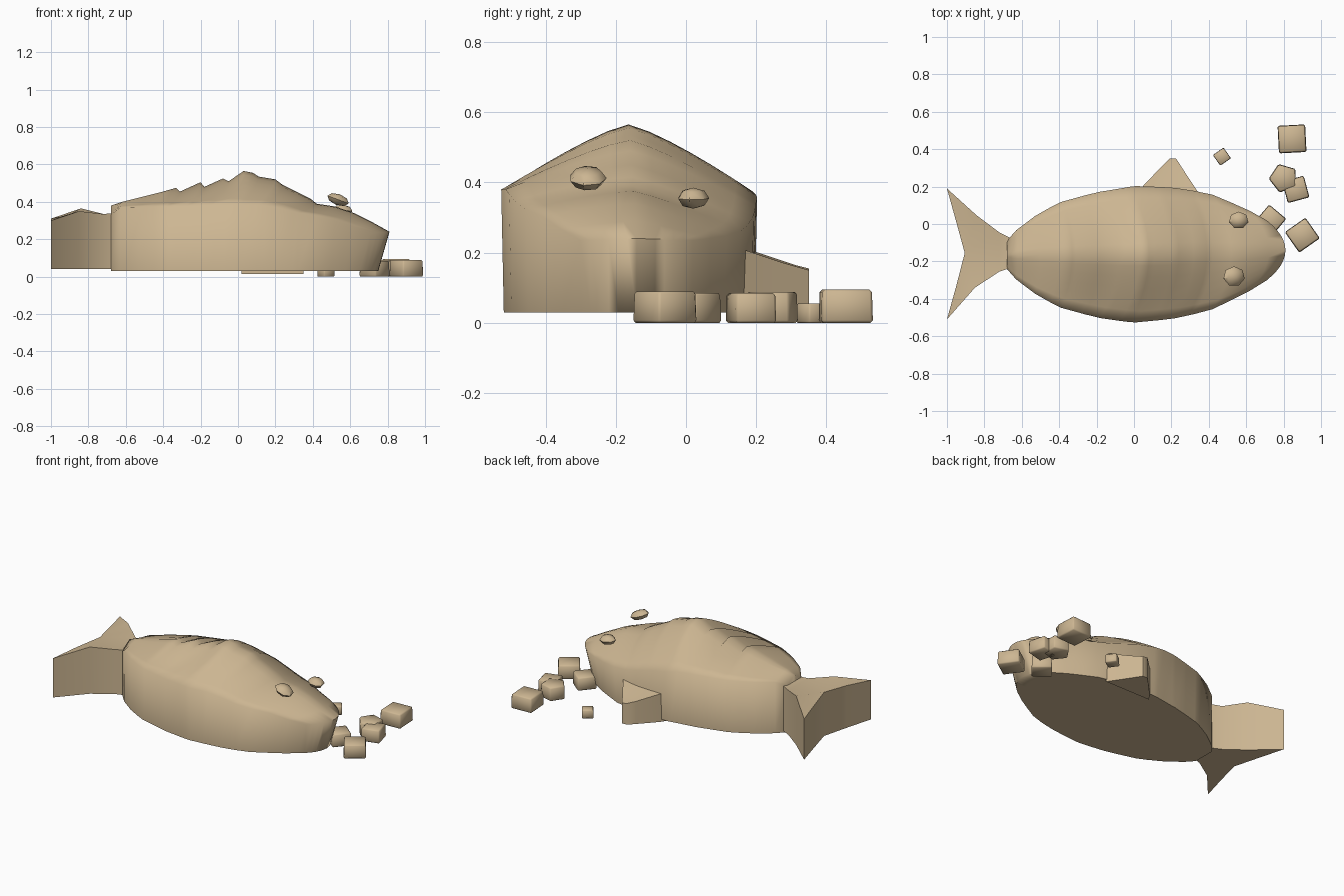
import bpy, bmesh, math
from mathutils import Matrix, Vector

cube = bpy.data.objects.get("Cube")
if cube:
    bpy.data.objects.remove(cube, do_unlink=True)

sand = bpy.data.materials.new("packed sand")
sand.use_nodes = True
tan_colour = (0.61, 0.47, 0.29, 1.0)
sand.diffuse_color = tan_colour
sand.node_tree.nodes["Principled BSDF"].inputs["Base Color"].default_value = tan_colour


def finish(bm, name, angle):
    """Turn a bmesh into a named, shaded sand object."""
    bmesh.ops.recalc_face_normals(bm, faces=bm.faces)
    mesh = bpy.data.meshes.new(name)
    bm.to_mesh(mesh)
    bm.free()
    mesh.materials.append(sand)
    obj = bpy.data.objects.new(name, mesh)
    bpy.context.collection.objects.link(obj)
    bpy.ops.object.select_all(action='DESELECT')
    obj.select_set(True)
    bpy.context.view_layer.objects.active = obj
    bpy.ops.object.shade_smooth_by_angle(angle=math.radians(angle))
    return obj


def sample(curve, x):
    """Linear interpolation along a list of (x, value) points."""
    if x <= curve[0][0]:
        return curve[0][1]
    for (xa, va), (xb, vb) in zip(curve, curve[1:]):
        if x <= xb:
            return va + (vb - va) * (x - xa) / (xb - xa)
    return curve[-1][1]


def clamp(value):
    return max(0.0, min(1.0, value))


# Body: half width, rim height, sideways tilt, and a stepped ridge of scales
half_width = [(-.68, .075), (-.6, .165), (-.5, .225), (-.4, .28), (-.2, .335), (0, .365),
              (.2, .352), (.4, .315), (.6, .225), (.71, .16)]
rim = [(-.68, .33), (-.62, .37), (0, .38), (.25, .355), (.42, .31), (.6, .28), (.81, .235)]
tilt = [(0, 0), (.3, .03), (.6, .03), (.81, 0)]
ridge = [(-.68, .38), (-.62, .4), (-.5, .43), (-.4, .455), (-.33, .475), (-.31, .455),
         (-.2, .505), (-.18, .48), (-.08, .525), (-.05, .51), (.03, .565), (.08, .555),
         (.11, .535), (.2, .52), (.24, .49), (.32, .45), (.39, .415), (.42, .39),
         (.52, .375), (.62, .34), (.72, .29), (.81, .24)]


def build_body():
    bm = bmesh.new()
    across = [i / 6 for i in range(-6, 7)]
    loops = []
    for x, crest in ridge:
        bow = 0.1 * clamp((x + .68) / .6)
        width = sample(half_width, x - bow)
        middle = -.165 + .03 * clamp(x)
        edge = sample(rim, x)
        lean = .06 * clamp((x - .4) / .4)
        top, bottom = [], []
        for t in across:
            px = x - bow * t * t
            z = edge + (crest - edge) * (1 - abs(t) ** 1.25) - sample(tilt, x) * t
            top.append(bm.verts.new((px, middle + t * width, z)))
            bottom.append(bm.verts.new((px - lean, middle + t * width * .98, .03)))
        loops.append(top + bottom[::-1])
    count = len(loops[0])
    for a, b in zip(loops, loops[1:]):
        for j in range(count):
            k = (j + 1) % count
            bm.faces.new((a[j], a[k], b[k], b[j]))
    # Close the tail end and the nose
    for loop in (loops[0], loops[-1]):
        for j in range(len(across) - 1):
            bm.faces.new((loop[j], loop[j + 1], loop[-2 - j], loop[-1 - j]))
    return finish(bm, "fish_body", 75)


def build_slab(name, outline, base):
    """Upright slab from an outline of (x, y, top height) points."""
    bm = bmesh.new()
    top = [bm.verts.new(p) for p in outline]
    bottom = [bm.verts.new((x, y, base)) for x, y, z in outline]
    caps = [bm.faces.new(top), bm.faces.new(bottom)]
    for j in range(len(top)):
        k = (j + 1) % len(top)
        bm.faces.new((top[j], top[k], bottom[k], bottom[j]))
    bmesh.ops.triangulate(bm, faces=caps)
    return finish(bm, name, 50)


def build_pebble(name, place, size, height, turn, sides=4):
    """Block of sand with worn edges, resting on the ground."""
    bm = bmesh.new()
    spin = Matrix.Translation((*place, height / 2)) @ Matrix.Rotation(math.radians(turn), 4, 'Z')
    radius = size / 2 / math.cos(math.pi / sides)
    bmesh.ops.create_cone(bm, cap_ends=True, segments=sides, radius1=radius,
                          radius2=radius * .96, depth=height, matrix=spin)
    bmesh.ops.bevel(bm, geom=bm.edges[:], offset=height * .08, segments=1, affect='EDGES')
    return finish(bm, name, 60)


def build_eye(name, place, radius, thickness, pitch):
    """Flattened low-poly button."""
    bm = bmesh.new()
    bmesh.ops.create_uvsphere(bm, u_segments=7, v_segments=4, radius=1)
    bmesh.ops.scale(bm, verts=bm.verts, vec=Vector((radius, radius * .87, thickness)))
    bmesh.ops.transform(bm, verts=bm.verts, matrix=Matrix.Translation(place)
                        @ Matrix.Rotation(math.radians(pitch), 4, 'Y'))
    return finish(bm, name, 45)


build_body()
build_slab("tail_fin", [(-.66, -.075, .34), (-.72, -.045, .335), (-.84, .045, .365),
                        (-1, .19, .31), (-.95, .01, .32), (-.905, -.155, .33),
                        (-.95, -.33, .32), (-1, -.51, .3), (-.85, -.34, .35),
                        (-.72, -.255, .335), (-.66, -.235, .34)], .04)
build_slab("side_fin", [(.02, .16, .21), (.05, .205, .2), (.15, .31, .165), (.19, .35, .155),
                        (.225, .35, .15), (.27, .28, .17), (.33, .19, .2), (.35, .16, .21)], .015)

build_eye("right_eye", (.535, -.28, .412), .062, .03, 20)
build_eye("left_eye", (.56, .02, .355), .053, .03, 5)

pebbles = [("back", (.845, .455), .148, .095, 48, 4),
           ("rounded", (.8, .245), .13, .088, 20, 5),
           ("middle", (.865, .185), .12, .085, 60, 4),
           ("front", (.9, -.06), .135, .09, 80, 4),
           ("chin", (.73, .02), .12, .085, 5, 4),
           ("small", (.47, .36), .07, .055, 80, 4)]
for label, place, size, height, turn, sides in pebbles:
    build_pebble(label + "_pebble", place, size, height, turn, sides)
